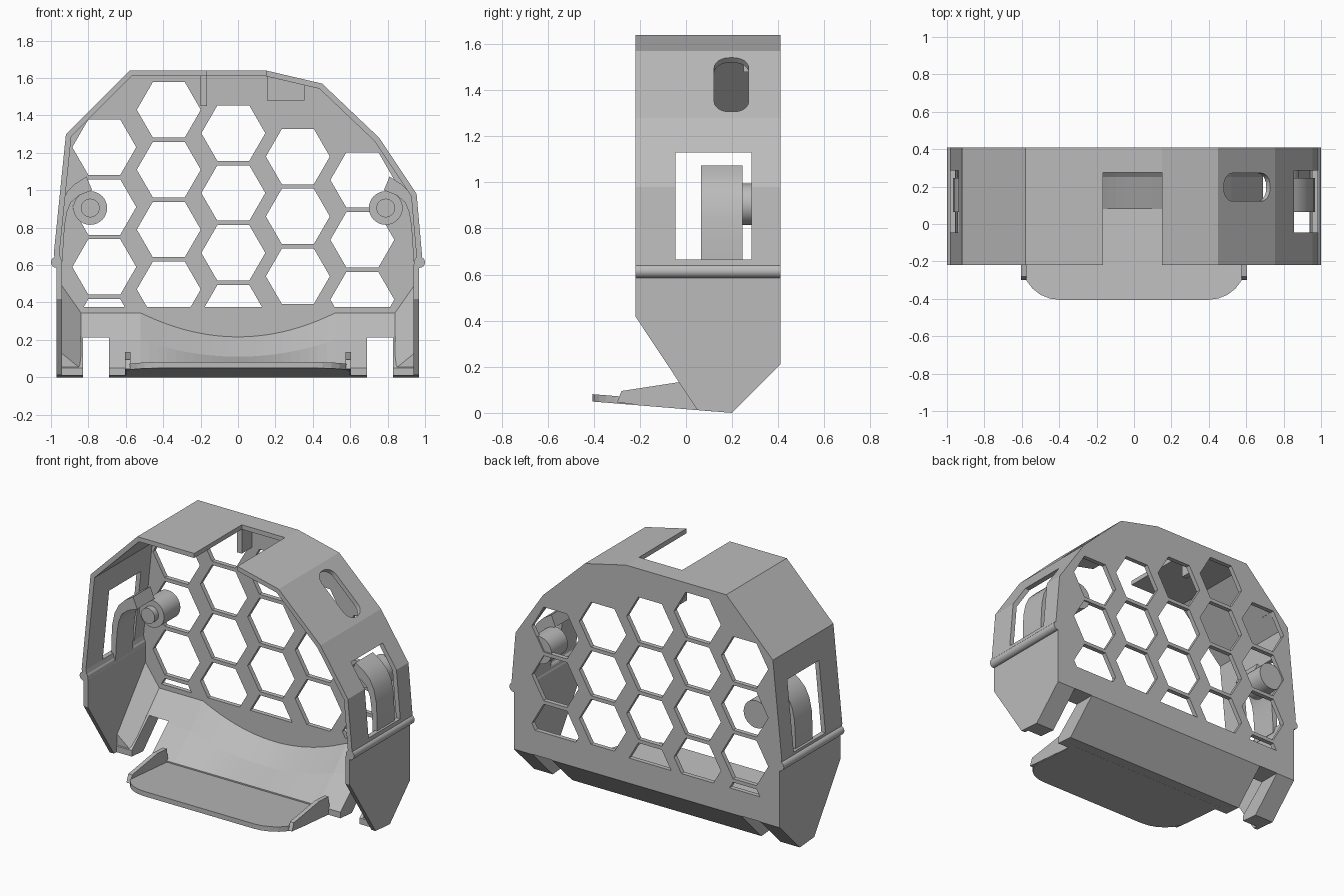
import bpy, bmesh, math
from mathutils import Vector as V

if "Cube" in bpy.data.objects:
    bpy.data.objects.remove(bpy.data.objects["Cube"])

grey = bpy.data.materials.new("plain grey")
grey.use_nodes = True
grey.diffuse_color = (0.5, 0.5, 0.5, 1)
grey.node_tree.nodes["Principled BSDF"].inputs["Base Color"].default_value = (0.5, 0.5, 0.5, 1)

X, Y, Z = V((1, 0, 0)), V((0, 1, 0)), V((0, 0, 1))


def loft(name, sections):
    """Closed solid through equal-length loops of points."""
    bm = bmesh.new()
    rings = [[bm.verts.new(p) for p in s] for s in sections]
    n = len(rings[0])
    for a, b in zip(rings, rings[1:]):
        for i in range(n):
            j = (i + 1) % n
            bm.faces.new((a[i], a[j], b[j], b[i]))
    bm.faces.new(rings[0])
    bm.faces.new(rings[-1])
    bmesh.ops.recalc_face_normals(bm, faces=bm.faces)
    me = bpy.data.meshes.new(name)
    bm.to_mesh(me)
    bm.free()
    me.materials.append(grey)
    ob = bpy.data.objects.new(name, me)
    bpy.context.collection.objects.link(ob)
    return ob


def prism(name, pts, u, v, w, origin=V((0, 0, 0))):
    base = [origin + u * a + v * b for a, b in pts]
    return loft(name, [base, [p + w for p in base]])


def xz(name, pts, y0, y1):
    return prism(name, pts, X, Z, Y * (y1 - y0), Y * y0)


def yz(name, pts, x0, x1):
    return prism(name, pts, Y, Z, X * (x1 - x0), X * x0)


def rect(a0, b0, a1, b1):
    return [(a0, b0), (a1, b0), (a1, b1), (a0, b1)]


def disc(cx, cz, r, n=32):
    return [(cx + r * math.cos(math.tau * i / n), cz + r * math.sin(math.tau * i / n)) for i in range(n)]


def rounded(a0, b0, a1, b1, r, n=6):
    corners = [(a1 - r, b1 - r), (a0 + r, b1 - r), (a0 + r, b0 + r), (a1 - r, b0 + r)]
    return [(cx + r * math.cos((k + i / n) * math.pi / 2), cy + r * math.sin((k + i / n) * math.pi / 2))
            for k, (cx, cy) in enumerate(corners) for i in range(n + 1)]


def offset(pts, d):
    """Mitred offset of an open path, to its right-hand side."""
    pts = [V(p) for p in pts]
    dirs = [(b - a).normalized() for a, b in zip(pts, pts[1:])]
    out = []
    for i, p in enumerate(pts):
        a, b = dirs[max(i - 1, 0)], dirs[min(i, len(dirs) - 1)]
        na, nb = V((a.y, -a.x)), V((b.y, -b.x))
        m = (na + nb).normalized()
        out.append(tuple(p + m * (d / m.dot(na))))
    return out


def clip_below(pts, z):
    out = []
    for a, b in zip(pts, pts[1:] + pts[:1]):
        if a[1] >= z:
            out.append(a)
        if (a[1] >= z) != (b[1] >= z):
            t = (z - a[1]) / (b[1] - a[1])
            out.append((a[0] + t * (b[0] - a[0]), z))
    return out


def combine(ob, other, op):
    m = ob.modifiers.new(op, 'BOOLEAN')
    m.operation, m.solver, m.object = op, 'EXACT', other
    with bpy.context.temp_override(object=ob, active_object=ob, selected_objects=[ob]):
        bpy.ops.object.modifier_apply(modifier=m.name)
    bpy.data.objects.remove(other)


def smooth(ob):
    bpy.ops.object.select_all(action='DESELECT')
    ob.select_set(True)
    bpy.context.view_layer.objects.active = ob
    bpy.ops.object.shade_smooth_by_angle(angle=math.radians(35))


# Hollow shell with its back plate
outline = [(-.97, 0), (-.97, .6), (-.985, .66), (-.92, 1.3), (-.58, 1.64), (.15, 1.64),
           (.45, 1.57), (.755, 1.28), (.955, .98), (.985, .64), (.967, .59), (.967, 0)]
inner = offset(outline, .03)
inner[0], inner[-1] = (inner[0][0], -.1), (inner[-1][0], -.1)
body = xz("housing_shell", outline, -.22, .41)
combine(body, xz("cavity", inner, -.4, .38), 'DIFFERENCE')

# Side view trim of the cheeks and the lower back edge
trim = [(-.3, 1.8), (-.3, .54), (.05, .012), (.2, 0), (.41, .21), (.5, .21), (.5, 1.8)]
combine(body, yz("trim", trim, -1.2, 1.2), 'INTERSECT')

# Ramp between plate and floor, dished in the middle
ramp = []
for i in range(41):
    x = -.95 + 1.9 * i / 40
    k = max(0, 1 - (x / .52) ** 2)
    zt = .35 - .13 * k
    prof = [(.4, .2), (.2, 0), (.08, .01), (.08, .05), (.25, .2 - .09 * k), (.385, zt), (.4, zt)]
    ramp.append([V((x, y, z)) for y, z in prof])
combine(body, loft("ramp", ramp), 'UNION')

# Openings on both sides: window and foot slot
for s in (-1, 1):
    combine(body, yz("window", rect(-.045, .665, .285, 1.13), s * .8, s * 1.1), 'DIFFERENCE')
    combine(body, xz("foot_slot", rect(s * .69, -.1, s * .83, .212), -.3, .5), 'DIFFERENCE')

# Top notch and the rounded slot in the slanted wall
combine(body, xz("notch", rect(-.165, 1.5, .15, 1.8), -.3, .275), 'DIFFERENCE')
along = V((.305, 0, -.29)).normalized()
across = V((.29, 0, .305)).normalized()
slot = rounded(-.17, -.075, .17, .075, .065)
combine(body, prism("slot", slot, along, Y, across * .2, V((.605, .197, 1.425)) - across * .1), 'DIFFERENCE')

# Honeycomb holes
for c in range(5):
    cx = -.715 + .345 * c
    top = 1.555 - .125 * c - (.325 if c == 0 else 0)
    for r in range(4):
        cell = clip_below(disc(cx, top - .32 * r, .171, 6), .375)
        if len(cell) > 2:
            combine(body, xz("cell", cell, .3, .5), 'DIFFERENCE')

# Scoop floor, sloping up to the front with rounded corners
lip = [(-.6, .12)] + [p for p in rounded(-.6, -.405, .6, .3, .2) if p[1] < 0] + [(.6, .12)]
prism("scoop_floor", lip, X, V((0, 1, -.082)), Z * .032, V((0, 0, .016)))

for s, side in ((-1, "right"), (1, "left")):
    # Scoop rim
    yz(side + "_scoop_rim", [(.1, .01), (.08, .13), (-.02, .135), (-.28, .095), (-.3, .045)], s * .575, s * .603)

    # Corner gusset inside the cheek
    tri = [[(.945, .5), (.84, .35), (.95, .33)], [(.945, .13), (.84, .045), (.95, .02)]]
    loft(side + "_gusset", [[V((s * x, y, z)) for x, z in t] for t, y in zip(tri, (.385, .085))])

    # Ridge along the outside
    smooth(xz(side + "_ridge", disc(s * .97, .615, .03, 16), -.22, .41))

    # Spring finger curling inwards
    path = [(.968, .62), (.968, .74), (.962, .85), (.945, .93), (.915, .99), (.87, 1.035), (.81, 1.073)]
    back = [(.78, 1.0), (.85, .972), (.893, .935), (.915, .88), (.925, .82), (.932, .74), (.938, .62)]
    smooth(xz(side + "_spring_finger", [(s * x, z) for x, z in path + back], .065, .245))

    # Stepped peg
    smooth(xz(side + "_peg", disc(s * .79, .905, .09), .23, .4))
    smooth(xz(side + "_peg_tip", disc(s * .79, .905, .05), .19, .24))

# Small stops under the roof
xz("roof_rib", rect(-.2, 1.45, -.165, 1.62), .275, .385)
xz("roof_block", [(.155, 1.48), (.355, 1.48), (.355, 1.575), (.155, 1.62)], .25, .385)
